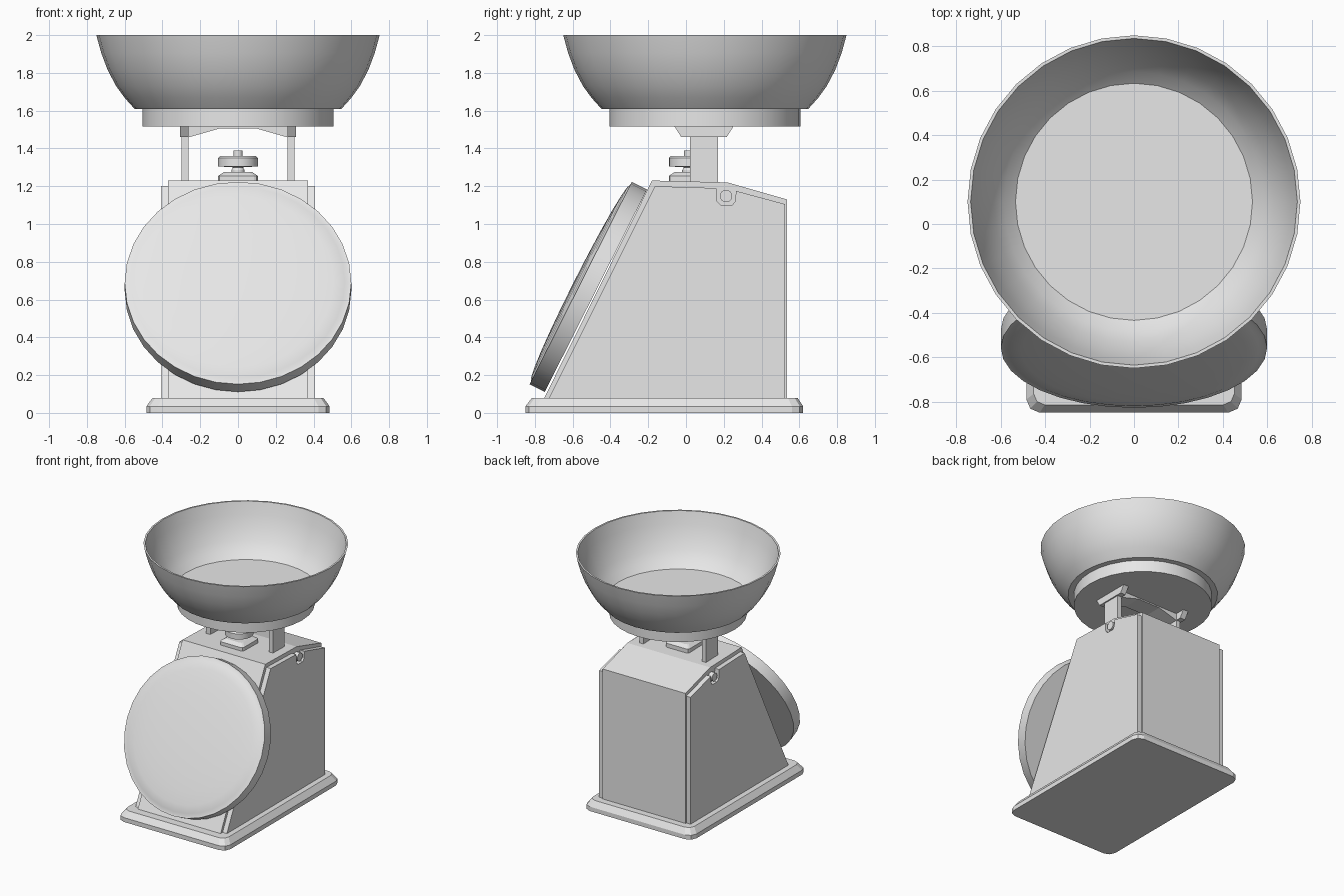
import bpy
import bmesh
import math
from mathutils import Matrix, Vector

old = bpy.data.objects.get("Cube")
if old:
    bpy.data.objects.remove(old, do_unlink=True)

GREY = (0.8, 0.8, 0.8, 1)
metal = bpy.data.materials.new("light grey")
metal.use_nodes = True
metal.diffuse_color = GREY
metal.node_tree.nodes["Principled BSDF"].inputs["Base Color"].default_value = GREY


def finish(name, bm, smooth=False):
    bmesh.ops.recalc_face_normals(bm, faces=bm.faces)
    mesh = bpy.data.meshes.new(name)
    bm.to_mesh(mesh)
    bm.free()
    mesh.materials.append(metal)
    obj = bpy.data.objects.new(name, mesh)
    bpy.context.collection.objects.link(obj)
    if smooth:
        bpy.ops.object.select_all(action="DESELECT")
        obj.select_set(True)
        bpy.context.view_layer.objects.active = obj
        bpy.ops.object.shade_smooth_by_angle(angle=math.radians(32))
    return obj


def prism(name, outline, axis, start, end):
    """Extrude a closed outline along x (outline in y, z) or y (outline in x, z)."""
    bm = bmesh.new()
    if axis == "x":
        points = [(start, a, b) for a, b in outline]
        step = Vector((end - start, 0, 0))
    else:
        points = [(a, start, b) for a, b in outline]
        step = Vector((0, end - start, 0))
    face = bm.faces.new([bm.verts.new(p) for p in points])
    grown = bmesh.ops.extrude_face_region(bm, geom=[face], use_keep_orig=True)
    moved = [v for v in grown["geom"] if isinstance(v, bmesh.types.BMVert)]
    bmesh.ops.translate(bm, verts=moved, vec=step)
    return finish(name, bm)


def lathe(name, profile, place, sides=32):
    """Turn a (radius, height) profile that starts and ends on the axis."""
    bm = bmesh.new()
    verts = [bm.verts.new((r, 0, h)) for r, h in profile]
    edges = [bm.edges.new(pair) for pair in zip(verts, verts[1:])]
    bmesh.ops.spin(bm, geom=verts + edges, cent=(0, 0, 0), axis=(0, 0, 1),
                   angle=math.tau, steps=sides, use_duplicate=False)
    bmesh.ops.remove_doubles(bm, verts=bm.verts, dist=0.0005)
    bm.transform(place)
    return finish(name, bm, True)


def stacked(name, layers):
    """Loft rectangles with cut corners: half width, y range, height, corner."""
    bm = bmesh.new()
    rings = []
    for w, y0, y1, z, c in layers:
        outline = [(w - c, y0), (w - c * 0.3, y0 + c * 0.3), (w, y0 + c),
                   (w, y1 - c), (w - c * 0.3, y1 - c * 0.3), (w - c, y1)]
        outline += [(-x, y) for x, y in reversed(outline)]
        rings.append([bm.verts.new((x, y, z)) for x, y in outline])
    for low, high in zip(rings, rings[1:]):
        for i in range(len(low)):
            j = (i + 1) % len(low)
            bm.faces.new((low[i], low[j], high[j], high[i]))
    bm.faces.new(rings[0])
    bm.faces.new(rings[-1])
    return finish(name, bm)


# Base plate with sloped upper edge
stacked("base_plate", [(0.485, -0.85, 0.62, 0, 0.06),
                       (0.485, -0.85, 0.62, 0.035, 0.06),
                       (0.452, -0.815, 0.59, 0.08, 0.05)])

# Housing core
prism("housing", [(-0.75, 0.08), (-0.18, 1.23), (0.22, 1.22),
                  (0.535, 1.13), (0.535, 0.08)], "x", -0.37, 0.37)

# Side panels, notched for the pivot bolts
panel = [(-0.725, 0.08), (-0.165, 1.2), (0.16, 1.19), (0.165, 1.12),
         (0.185, 1.1), (0.245, 1.1), (0.26, 1.12), (0.265, 1.175),
         (0.525, 1.105), (0.525, 0.08)]
for side, label in ((1, "left"), (-1, "right")):
    prism(label + "_side_panel", panel, "x", side * 0.365, side * 0.408)
    turn = Matrix.Translation((side * 0.36, 0.212, 1.148)) @ \
        Matrix.Rotation(side * math.pi / 2, 4, "Y")
    lathe(label + "_pivot_bolt", [(0, 0), (0.033, 0), (0.033, 0.045), (0, 0.045)],
          turn, 16)

    # Pan support: post, flange and sloping brace
    prism(label + "_post", [(0.02, 1.2), (0.17, 1.2), (0.17, 1.47), (0.02, 1.47)],
          "x", side * 0.262, side * 0.298)
    prism(label + "_flange", [(-0.025, 1.46), (0.215, 1.46), (0.25, 1.515),
                              (-0.06, 1.515)], "x", side * 0.262, side * 0.308)
    prism(label + "_brace", [(side * 0.265, 1.458), (side * 0.1, 1.505),
                             (side * 0.1, 1.515), (side * 0.265, 1.515)],
          "y", 0.02, 0.17)
prism("support_bridge", [(-0.1, 1.505), (0.1, 1.505), (0.1, 1.515), (-0.1, 1.515)],
      "y", 0.02, 0.17)

# Tilted dial drum with a gently domed face
tilt = Matrix.Translation((0, -0.5575, 0.6875)) @ \
    Matrix.Rotation(math.radians(63.2), 4, "X")
dome = [(0.585 * math.cos(a), 0.035 * math.sin(a))
        for a in (math.radians(d) for d in range(0, 91, 15))]
lathe("dial", [(0, -0.09), (0.6, -0.09), (0.6, 0)] + dome, tilt)

# Adjusting knob on its square foot
stacked("knob_foot", [(0.105, -0.09, 0.12, 1.21, 0.02),
                      (0.105, -0.09, 0.12, 1.255, 0.02),
                      (0.075, -0.06, 0.09, 1.275, 0.02)])
lathe("knob", [(0, 1.27), (0.035, 1.27), (0.035, 1.285), (0.025, 1.3),
               (0.105, 1.305), (0.105, 1.35), (0.095, 1.36), (0.025, 1.36),
               (0.025, 1.39), (0, 1.39)], Matrix.Translation((0, 0.015, 0)), 24)

# Weighing pan: supporting disc and open bowl
pan = Matrix.Translation((0, 0.1, 0))
lathe("pan_disc", [(0, 1.515), (0.505, 1.515), (0.505, 1.612), (0, 1.612)], pan)
outer = [(0.548, 1.61), (0.6, 1.668), (0.645, 1.73), (0.69, 1.815),
         (0.724, 1.905), (0.75, 2.0)]
inner = [(r - 0.014, z + (0.012 if z < 1.65 else 0)) for r, z in reversed(outer)]
lathe("bowl", [(0, 1.61)] + outer + inner + [(0, 1.622)], pan)
